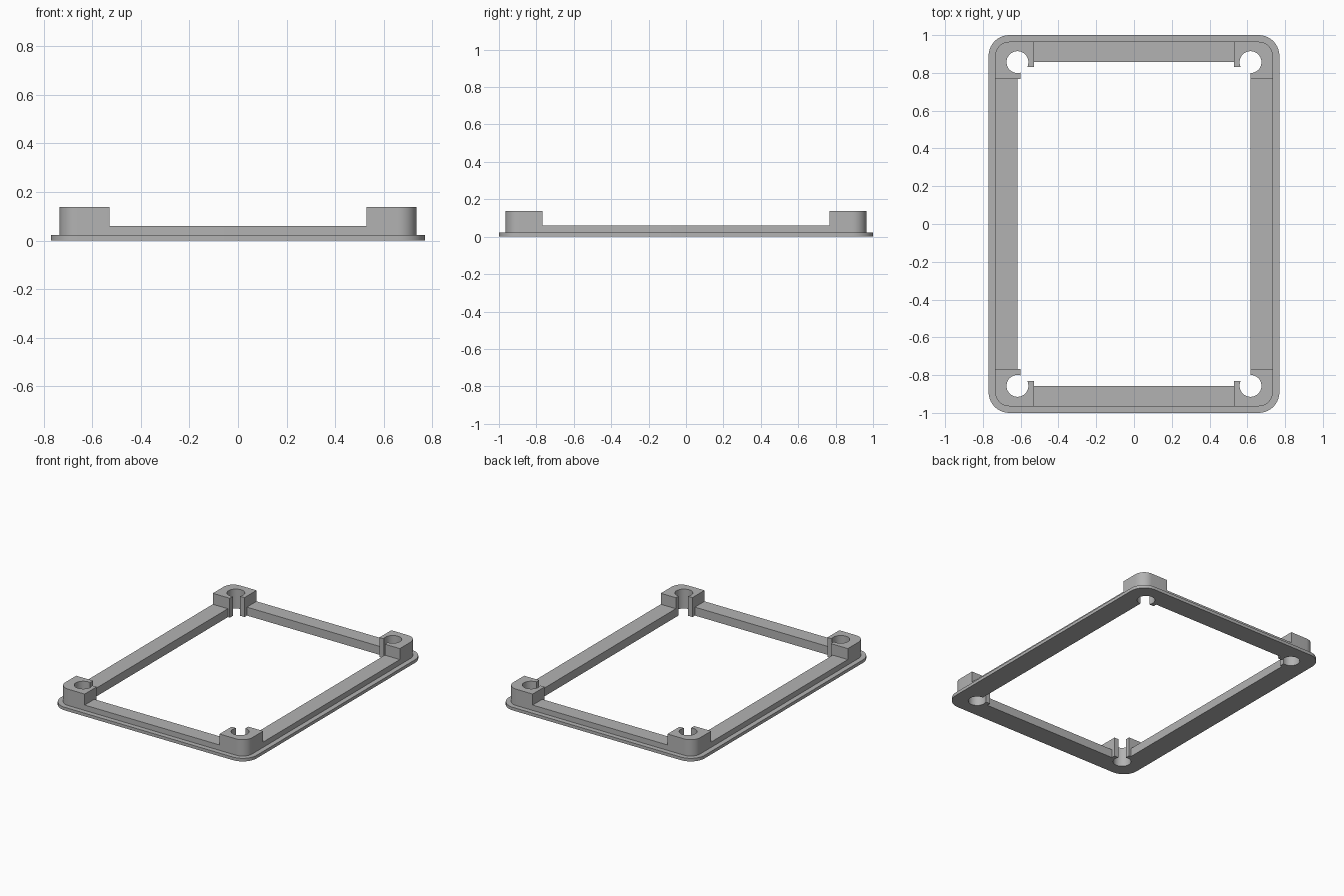
import bpy, bmesh
from math import sin, cos, acos, asin, pi, radians

cube = bpy.data.objects.get("Cube")
if cube:
    bpy.data.objects.remove(cube, do_unlink=True)

gray = bpy.data.materials.new("gray_plastic")
gray.use_nodes = True
gray.diffuse_color = (0.45, 0.45, 0.45, 1)
gray.node_tree.nodes["Principled BSDF"].inputs["Base Color"].default_value = gray.diffuse_color

# Main sizes
ROUND_X, ROUND_Y = 0.66, 0.89        # centre of the outer corner rounding
FLANGE_R, RIM_R = 0.11, 0.075        # rounding radii of flange and rim
HOLE_X, HOLE_Y, HOLE_R = 0.617, 0.857, 0.058
POST_X, POST_Y = 0.53, 0.767         # where each post ends along the frame
LIP_Y = 0.83                         # end of the hook beside the hole
FLANGE_Z, RIM_Z, POST_Z = 0.022, 0.06, 0.138
CORNERS = [(1, 1), (-1, 1), (-1, -1), (1, -1)]


def arc(cx, cy, r, start, end, steps):
    angles = [start + (end - start) * i / steps for i in range(steps + 1)]
    return [(cx + r * cos(a), cy + r * sin(a)) for a in angles]


def outer_corner(r):
    return arc(ROUND_X, ROUND_Y, r, 0, pi / 2, 10)


def inner_corner(sx):
    """Socket outline with its open side facing the frame centre."""
    lip_x = HOLE_X if sx > 0 else 0.602
    start = -acos((lip_x - HOLE_X) / HOLE_R)
    end = pi + asin((HOLE_Y - LIP_Y) / HOLE_R)
    return [(lip_x, POST_Y)] + arc(HOLE_X, HOLE_Y, HOLE_R, start, end, 28) + [(POST_X, LIP_Y)]


def full_loop(corner):
    """Mirror a corner path into all four corners, in walking order."""
    loop = []
    for sx, sy in CORNERS:
        path = corner(sx)
        if sx * sy < 0:
            path = path[::-1]
        loop += [(sx * x, sy * y) for x, y in path]
    return loop


def ring_opening(sx):
    path = inner_corner(sx) + [(POST_X, HOLE_Y)]
    return path if sx > 0 else [(HOLE_X, POST_Y)] + path


def prism(name, loops, z0, z1):
    """Extrude a flat outline, with optional opening, between two heights."""
    bm = bmesh.new()
    for loop in loops:
        verts = [bm.verts.new((x, y, z0)) for x, y in loop]
        for i, v in enumerate(verts):
            bm.edges.new((verts[i - 1], v))
    bmesh.ops.triangle_fill(bm, use_beauty=True, edges=bm.edges[:])
    top = bmesh.ops.extrude_face_region(bm, geom=bm.faces[:], use_keep_orig=True)
    for item in top["geom"]:
        if isinstance(item, bmesh.types.BMVert):
            item.co.z = z1
    bmesh.ops.recalc_face_normals(bm, faces=bm.faces[:])
    mesh = bpy.data.meshes.new(name)
    bm.to_mesh(mesh)
    bm.free()
    mesh.materials.append(gray)
    obj = bpy.data.objects.new(name, mesh)
    bpy.context.collection.objects.link(obj)
    bpy.ops.object.select_all(action="DESELECT")
    obj.select_set(True)
    bpy.context.view_layer.objects.active = obj
    bpy.ops.object.shade_smooth_by_angle(angle=radians(30))


# Flange and raised rim
opening = full_loop(ring_opening)
prism("base_flange", [full_loop(lambda sx: outer_corner(FLANGE_R)), opening], 0, FLANGE_Z)
prism("raised_rim", [full_loop(lambda sx: outer_corner(RIM_R)), opening], FLANGE_Z, RIM_Z)

# Corner posts with open sockets
for sx, sy in CORNERS:
    outside = [(ROUND_X + RIM_R, POST_Y)] + outer_corner(RIM_R) + [(POST_X, ROUND_Y + RIM_R)]
    outline = inner_corner(sx) + outside[::-1]
    name = ("back_" if sy > 0 else "front_") + ("left" if sx > 0 else "right") + "_post"
    prism(name, [[(sx * x, sy * y) for x, y in outline]], RIM_Z, POST_Z)
